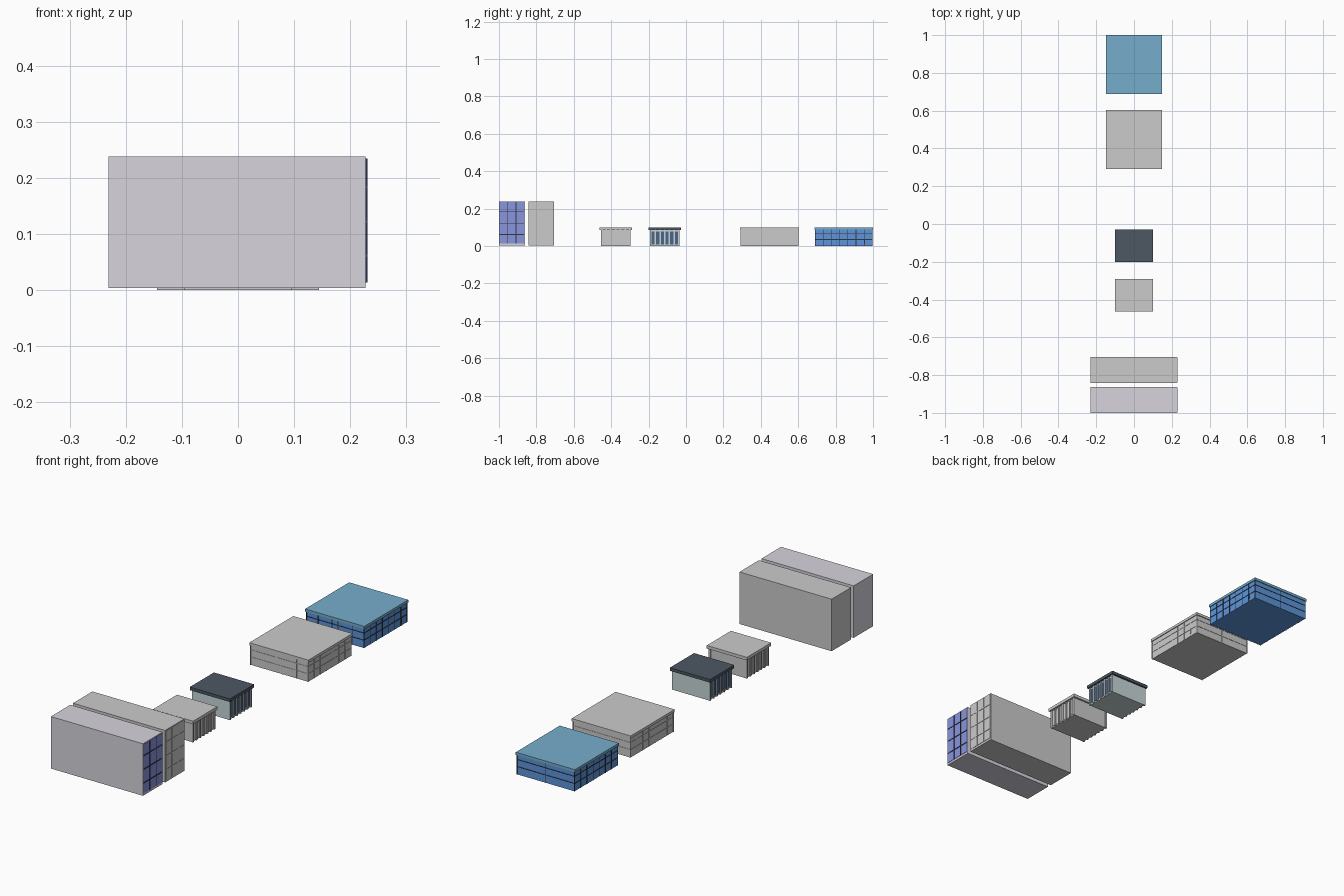
import bpy, bmesh
from mathutils import Vector

if "Cube" in bpy.data.objects:
    bpy.data.objects.remove(bpy.data.objects["Cube"])


def material(name, rgb):
    m = bpy.data.materials.new(name)
    m.diffuse_color = (*rgb, 1)
    m.use_nodes = True
    m.node_tree.nodes["Principled BSDF"].inputs["Base Color"].default_value = m.diffuse_color
    return m


PALE = material("pale_wall", (0.68, 0.66, 0.72))
LILAC = material("lilac_glass", (0.25, 0.30, 0.72))
DARK = material("dark_frame", (0.03, 0.035, 0.05))
STONE = material("stone_wall", (0.58, 0.68, 0.68))
SLATE = material("slate_roof", (0.075, 0.095, 0.125))
WINDOW = material("window", (0.07, 0.13, 0.25))
BLUE = material("blue_glass", (0.11, 0.30, 0.70))
SKY = material("blue_roof", (0.18, 0.42, 0.60))


def boxes(name, spans, mat=None):
    """One object from boxes given as (x0, x1, y0, y1, z0, z1)."""
    bm = bmesh.new()
    for x0, x1, y0, y1, z0, z1 in spans:
        lo, hi = Vector((x0, y0, z0)), Vector((x1, y1, z1))
        for v in bmesh.ops.create_cube(bm, size=1)["verts"]:
            v.co = (lo + hi) / 2 + v.co * (hi - lo)
    mesh = bpy.data.meshes.new(name)
    bm.to_mesh(mesh)
    bm.free()
    ob = bpy.data.objects.new(name, mesh)
    bpy.context.collection.objects.link(ob)
    if mat:
        mesh.materials.append(mat)
    return ob


def bars_x(x, y0, y1, z0, z1, ys, zs, w=0.004, d=0.0015):
    """Upright bars at ys and level bars at zs on a wall facing x."""
    return ([(x - d, x + d, y - w / 2, y + w / 2, z0, z1) for y in ys]
            + [(x - d, x + d, y0, y1, z - w / 2, z + w / 2) for z in zs])


def bars_y(y, x0, x1, z0, z1, xs, zs, w=0.004, d=0.0015):
    """The same on a wall facing y."""
    return ([(x - w / 2, x + w / 2, y - d, y + d, z0, z1) for x in xs]
            + [(x0, x1, y - d, y + d, z - w / 2, z + w / 2) for z in zs])


def spread(a, b, n):
    return [a + (b - a) * i / (n - 1) for i in range(n)]


def tall_block(tag, y0, y1, colour):
    c = lambda m: m if colour else None
    z0, z1 = 0.004, 0.238
    # Solid block with a glazed end
    boxes(tag + "_body", [(-0.231, 0.2275, y0, y1, z0, z1)], c(PALE))
    boxes(tag + "_glass_end", [(0.2275, 0.229, y0 + 0.003, y1 - 0.003, 0.014, z1 - 0.003)], c(LILAC))
    boxes(tag + "_mullions", bars_x(0.229, y0 + 0.003, y1 - 0.003, 0.014, z1 - 0.003,
          spread(y0 + 0.003, y1 - 0.003, 4)[1:3], spread(0.0, 0.245, 5)[1:4]), c(DARK))


def pavilion(tag, y0, y1, colour):
    c = lambda m: m if colour else None
    x = 0.09
    # Walls and flat roof
    boxes(tag + "_walls", [(-x, x, y0 + 0.008, y1 - 0.008, 0, 0.086)], c(STONE))
    boxes(tag + "_roof", [(-0.1, 0.1, y0, y1, 0.086, 0.1)], c(SLATE))
    # Windows between upright fins on both ends
    fins = spread(y0 + 0.011, y1 - 0.011, 7)
    boxes(tag + "_windows", [(s * x - 0.001, s * x + 0.001, fins[0], fins[-1], 0.008, 0.077)
          for s in (-1, 1)], c(WINDOW))
    boxes(tag + "_fins", [(s * x - 0.005, s * x + 0.005, y - 0.004, y + 0.004, 0, 0.086)
          for s in (-1, 1) for y in fins], c(STONE))


def hall(tag, y0, y1, colour):
    c = lambda m: m if colour else None
    x, a, b, z1 = 0.143, y0 + 0.004, y1 - 0.004, 0.088
    # Glass hall with flat roof
    boxes(tag + "_walls", [(-x, x, a, b, 0, z1)], c(BLUE))
    boxes(tag + "_roof", [(-0.147, 0.147, y0, y1, z1, 0.1)], c(SKY))
    # Frame bars on all four sides
    levels = [0.035, 0.067]
    bars = []
    for s in (-1, 1):
        bars += bars_x(s * x, a, b, 0, z1, spread(a, b, 8), levels, 0.003)
    bars += bars_y(a, -x, x, 0, z1, [-x, -0.085, -0.015, 0.015, 0.085, x], levels, 0.003)
    bars += bars_y(b, -x, x, 0, z1, [-x, 0, x], levels, 0.003)
    boxes(tag + "_frame", bars, c(DARK))
    # Small door post near the back corner
    boxes(tag + "_door_post", [(x, x + 0.003, b - 0.044, b - 0.039, 0.012, 0.036)], c(DARK))


tall_block("tall_block", -1.0, -0.862, True)
tall_block("grey_tall_block", -0.843, -0.705, False)
pavilion("pavilion", -0.2, -0.028, True)
pavilion("grey_pavilion", -0.462, -0.29, False)
hall("hall", 0.687, 1.0, True)
hall("grey_hall", 0.29, 0.603, False)
